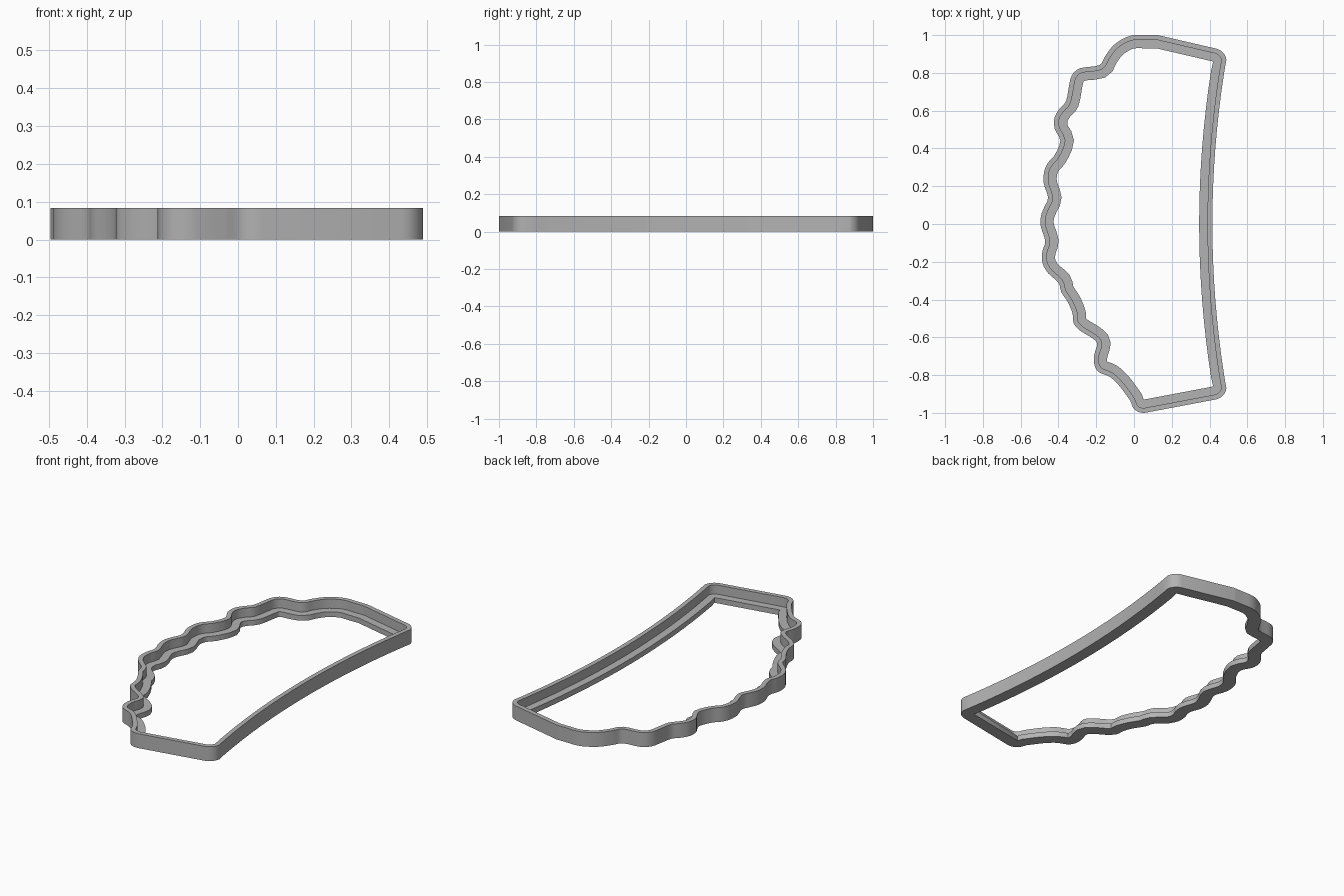
import bpy, bmesh, math
from mathutils import Vector

if "Cube" in bpy.data.objects:
    bpy.data.objects.remove(bpy.data.objects["Cube"])

HEIGHT, LEDGE_Z = 0.083, 0.03
WALL, WIDTH = 0.026, 0.07


def arc(cx, cy, start, end, n=6):
    """Rounded outer corner around an inner corner point."""
    angles = [math.radians(start + (end - start) * i / n) for i in range(n + 1)]
    return [Vector((cx + WIDTH * math.cos(a), cy + WIDTH * math.sin(a))) for a in angles]


def spline(pts, n=3):
    """Smooth open curve through the points."""
    p = [pts[0]] + pts + [pts[-1]]
    out = []
    for a, b, c, d in zip(p, p[1:], p[2:], p[3:]):
        for i in range(n):
            t = i / n
            out.append(0.5 * (2 * b + (c - a) * t + (2 * a - 5 * b + 4 * c - d) * t ** 2
                              + (3 * b - a - 3 * c + d) * t ** 3))
    return out + [pts[-1]]


def offset(pts, dist):
    """Move a clockwise outline inward, collapsing folded segments."""
    n = len(pts)
    out = []
    for i, p in enumerate(pts):
        d1 = (p - pts[i - 1]).normalized()
        d2 = (pts[(i + 1) % n] - p).normalized()
        t = (d1 + d2).normalized()
        out.append(p + Vector((t.y, -t.x)) * dist / max(t.dot(d1), 0.8))
    for _ in range(12):
        for i in range(n):
            j = (i + 1) % n
            if (out[j] - out[i]).dot(pts[j] - pts[i]) < 0:
                out[i] = out[j] = (out[i] + out[j]) / 2
    return out


# Scalloped side, running from the bottom end to the top end
scallops = [Vector(p) for p in (
    (-.02, -.935), (-.075, -.86), (-.127, -.81), (-.185, -.785), (-.21, -.745), (-.21, -.69),
    (-.195, -.635), (-.22, -.605), (-.285, -.565), (-.32, -.525), (-.325, -.475),
    (-.35, -.415), (-.385, -.36), (-.40, -.31), (-.455, -.26), (-.485, -.205),
    (-.485, -.145), (-.47, -.09), (-.493, -.015), (-.493, .04), (-.475, .09),
    (-.455, .14), (-.478, .215), (-.475, .28), (-.455, .325), (-.42, .365),
    (-.39, .44), (-.42, .505), (-.42, .565), (-.39, .615), (-.36, .65),
    (-.345, .725), (-.33, .785), (-.285, .825), (-.185, .84), (-.155, .885),
    (-.11, .945), (-.05, .985), (0, 1), (.06, 1), (.127, 1))]

# Full clockwise outline: far corner, bowed side, near corners, scallops
bow = [Vector((0.415 + 0.097 * y * y, y)) for y in [0.8 - 0.1 * i for i in range(17)]]
outline = (arc(.42, .86, 79, 9) + bow + arc(.42, -.86, -9, -79)
           + arc(.05, -.93, -79, -140) + spline(scallops))

# Stepped cross-section swept round the outline
middle, inner = offset(outline, WALL), offset(outline, WIDTH)
section = [(outline, 0), (outline, HEIGHT), (middle, HEIGHT),
           (middle, LEDGE_Z), (inner, LEDGE_Z), (inner, 0)]
bm = bmesh.new()
rings = [[bm.verts.new((p.x, p.y, z)) for p in pts] for pts, z in section]
count = len(outline)
for k, ring in enumerate(rings):
    nxt = rings[(k + 1) % len(rings)]
    for i in range(count):
        j = (i + 1) % count
        bm.faces.new((ring[i], ring[j], nxt[j], nxt[i]))
bmesh.ops.remove_doubles(bm, verts=bm.verts, dist=0.0005)
bmesh.ops.recalc_face_normals(bm, faces=bm.faces)
mesh = bpy.data.meshes.new("cutter_frame")
bm.to_mesh(mesh)
bm.free()
frame = bpy.data.objects.new("cutter_frame", mesh)
bpy.context.collection.objects.link(frame)

# Plain grey plastic
grey = bpy.data.materials.new("grey_plastic")
grey.use_nodes = True
color = (0.45, 0.45, 0.45, 1)
grey.diffuse_color = color
grey.node_tree.nodes["Principled BSDF"].inputs["Base Color"].default_value = color
mesh.materials.append(grey)

bpy.ops.object.select_all(action='DESELECT')
frame.select_set(True)
bpy.context.view_layer.objects.active = frame
bpy.ops.object.shade_smooth_by_angle(angle=math.radians(30))
